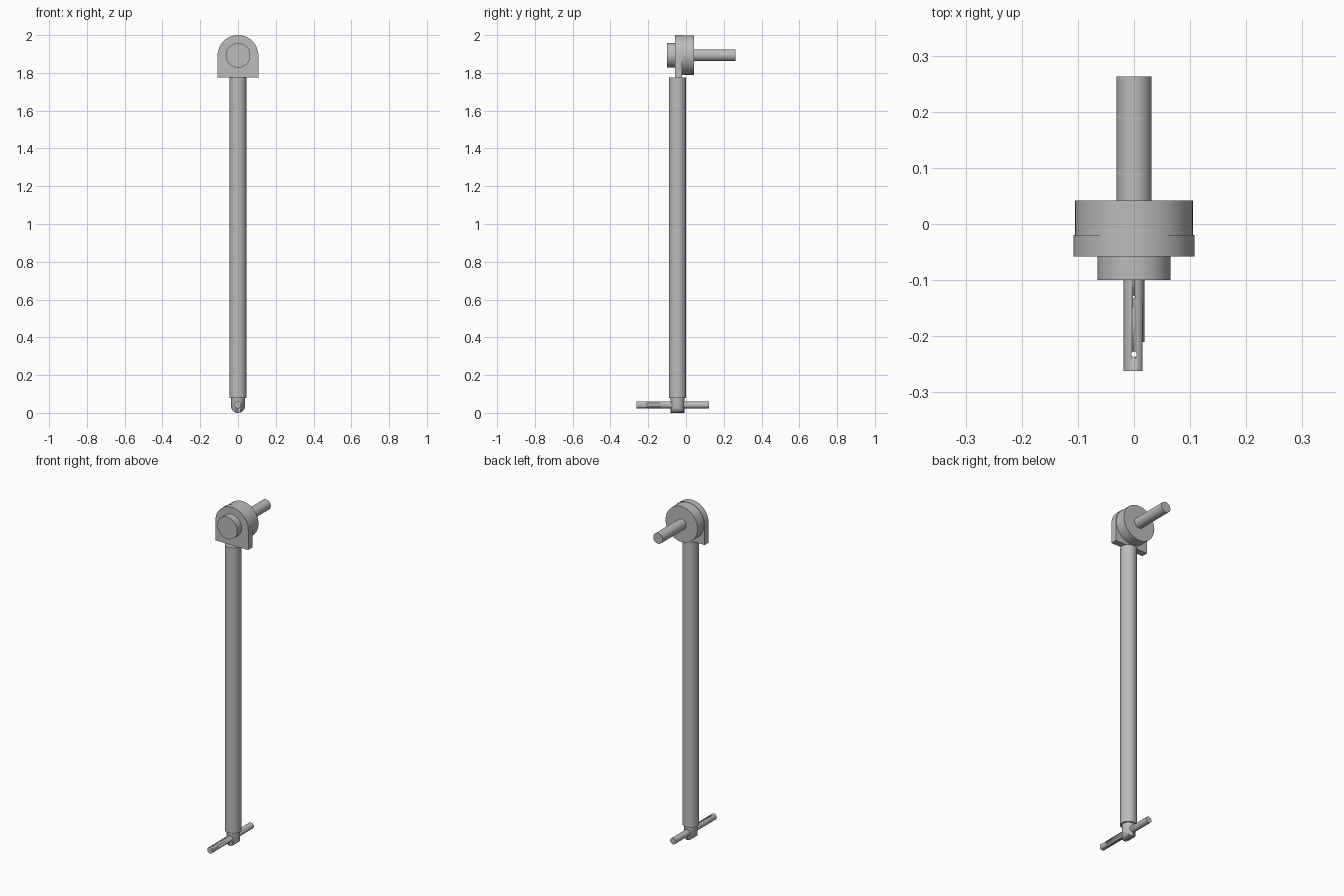
import bpy, bmesh, math
from mathutils import Matrix, Vector

cube = bpy.data.objects.get("Cube")
if cube:
    bpy.data.objects.remove(cube, do_unlink=True)

steel = bpy.data.materials.new("grey steel")
steel.use_nodes = True
steel.diffuse_color = (0.5, 0.5, 0.5, 1)
steel.node_tree.nodes["Principled BSDF"].inputs["Base Color"].default_value = (0.5, 0.5, 0.5, 1)


def finish(name, bm):
    bmesh.ops.recalc_face_normals(bm, faces=bm.faces)
    mesh = bpy.data.meshes.new(name)
    bm.to_mesh(mesh)
    bm.free()
    ob = bpy.data.objects.new(name, mesh)
    bpy.context.collection.objects.link(ob)
    mesh.materials.append(steel)
    bpy.ops.object.select_all(action='DESELECT')
    ob.select_set(True)
    bpy.context.view_layer.objects.active = ob
    bpy.ops.object.shade_smooth_by_angle(angle=math.radians(30))
    return ob


def rod(name, start, end, radius, sides=48):
    """Capped cylinder between two points."""
    a, b = Vector(start), Vector(end)
    bm = bmesh.new()
    turn = (b - a).to_track_quat('Z', 'Y').to_matrix().to_4x4()
    bmesh.ops.create_cone(bm, cap_ends=True, segments=sides, radius1=radius, radius2=radius,
                          depth=(b - a).length, matrix=Matrix.Translation((a + b) / 2) @ turn)
    return finish(name, bm)


def arch(name, radius, center_z, flat_z, y0, y1, steps=32):
    """Half round profile closed by a straight edge at flat_z, extruded along y."""
    sign = 1 if center_z > flat_z else -1
    pts = [(radius * math.cos(math.pi * i / steps),
            center_z + sign * radius * math.sin(math.pi * i / steps)) for i in range(steps + 1)]
    pts += [(-radius, flat_z), (radius, flat_z)]
    bm = bmesh.new()
    face = bm.faces.new([bm.verts.new((x, y0, z)) for x, z in pts])
    out = bmesh.ops.extrude_face_region(bm, geom=[face])
    moved = [v for v in out["geom"] if isinstance(v, bmesh.types.BMVert)]
    bmesh.ops.translate(bm, verts=moved, vec=(0, y1 - y0, 0))
    return finish(name, bm)


def box(name, low, high):
    low, high = Vector(low), Vector(high)
    bm = bmesh.new()
    bmesh.ops.create_cube(bm, size=1, matrix=Matrix.Translation((low + high) / 2)
                          @ Matrix.Diagonal((*(high - low), 1)))
    return finish(name, bm)


def combine(ob, tool, operation):
    mod = ob.modifiers.new(operation.title(), 'BOOLEAN')
    mod.operation, mod.object, mod.solver = operation, tool, 'EXACT'
    bpy.context.view_layer.objects.active = ob
    bpy.ops.object.modifier_apply(modifier=mod.name)
    bpy.data.objects.remove(tool, do_unlink=True)


HEAD_Z, BAR_Z, TUBE_Y = 1.893, 0.042, -0.045

# Head: arched plate, round housing, front boss and rear shaft
arch("head_plate", 0.108, 1.892, 1.775, -0.058, -0.02)
rod("gear_housing", (0, -0.02, HEAD_Z), (0, 0.042, HEAD_Z), 0.105, 64)
rod("front_boss", (0, -0.1, HEAD_Z), (0, -0.058, HEAD_Z), 0.065)
rod("drive_shaft", (0, 0.042, HEAD_Z), (0, 0.263, HEAD_Z), 0.031)

# Long vertical tube
rod("main_tube", (0, TUBE_Y, 0.08), (0, TUBE_Y, 1.775), 0.045)

# Knuckle: round post with a half round lower end
knuckle = rod("knuckle", (0, TUBE_Y, -0.02), (0, TUBE_Y, 0.085), 0.036)
combine(knuckle, arch("knuckle_cutter", 0.037, 0.037, 0.2, -0.2, 0.1), 'INTERSECT')

# Cross bar with a flat and pin holes near its front end
bar = rod("cross_bar", (0, -0.262, BAR_Z), (0, 0.122, BAR_Z), 0.0185, 32)
combine(bar, box("flat_cutter", (0.015, -0.3, 0), (0.05, -0.21, 0.1)), 'DIFFERENCE')
for y, radius in ((-0.232, 0.005), (-0.13, 0.002)):
    combine(bar, rod("hole_cutter", (0, y, 0), (0, y, 0.1), radius, 16), 'DIFFERENCE')
